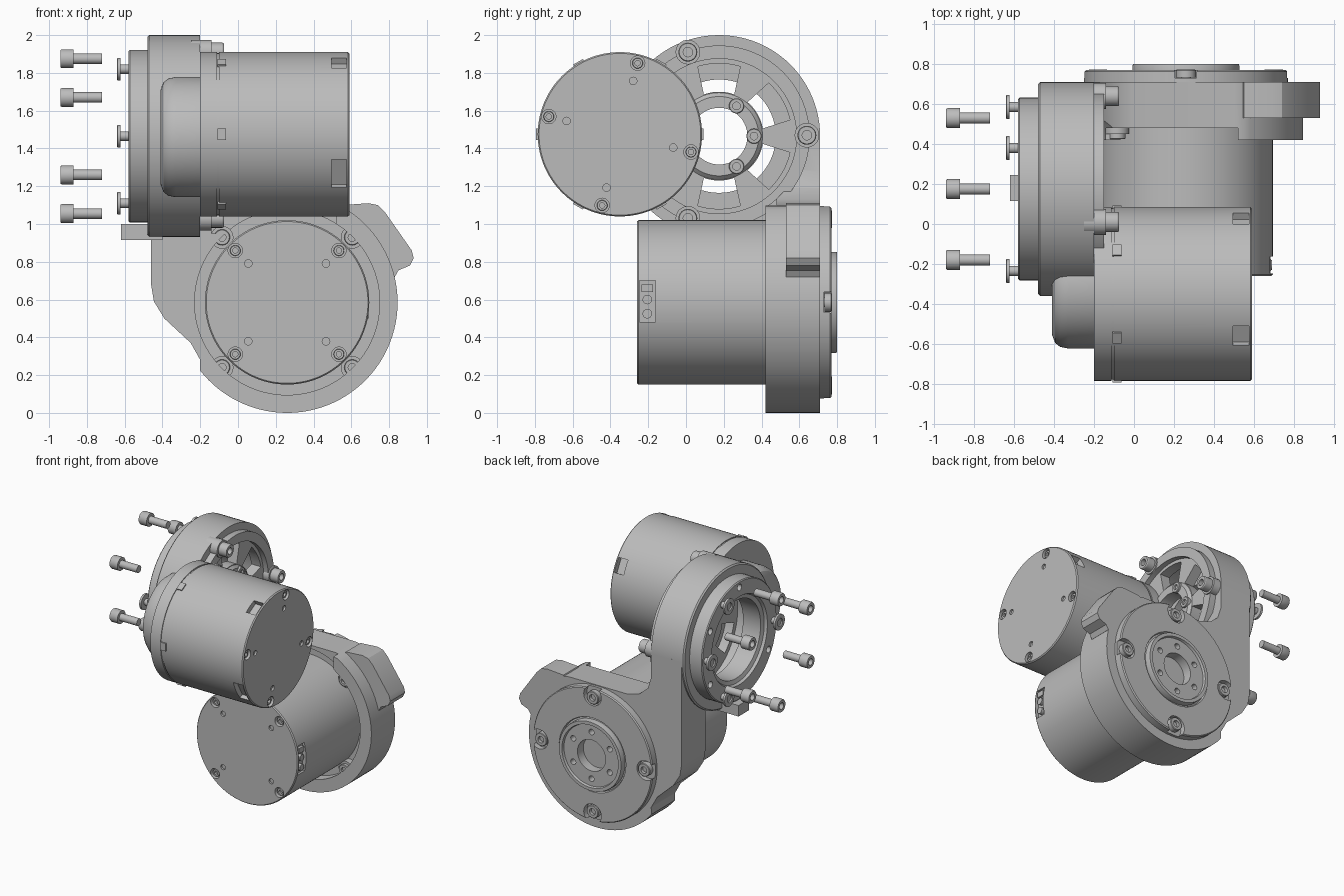
import bpy, bmesh, math
from mathutils import Matrix, Vector

if "Cube" in bpy.data.objects:
    bpy.data.objects.remove(bpy.data.objects["Cube"])

grey = bpy.data.materials.new("machined grey")
grey.use_nodes = True
COL = (0.5, 0.5, 0.5, 1)
grey.diffuse_color = COL
grey.node_tree.nodes["Principled BSDF"].inputs["Base Color"].default_value = COL

LOW = (0.26, 0.585)    # lower joint axis (x, z), runs along y
MOT = (-0.35, 1.475)   # upper motor axis (y, z), runs along x
HUB = (0.175, 1.465)   # upper joint axis (y, z), runs along x
RAD = math.radians


def place(axis, u, v, w):
    return (w, u, v) if axis == "X" else (u, w, v)


def polar(c, r, deg):
    return (c[0] + r * math.cos(RAD(deg)), c[1] + r * math.sin(RAD(deg)))


def arc(c, r, a0, a1, n):
    return [polar(c, r, a0 + (a1 - a0) * i / n) for i in range(n + 1)]


def finish(name, bm):
    bmesh.ops.remove_doubles(bm, verts=bm.verts, dist=1e-5)
    bmesh.ops.recalc_face_normals(bm, faces=bm.faces)
    me = bpy.data.meshes.new(name)
    bm.to_mesh(me)
    bm.free()
    me.materials.append(grey)
    ob = bpy.data.objects.new(name, me)
    bpy.context.collection.objects.link(ob)
    return ob


def add_lathe(bm, axis, c, profile, seg=96):
    """Spin a closed (radius, height) outline about an axis."""
    rows = []
    for i in range(seg):
        a = 2 * math.pi * i / seg
        rows.append([bm.verts.new(place(axis, c[0] + r * math.cos(a), c[1] + r * math.sin(a), w))
                     for r, w in profile])
    n = len(profile)
    for i in range(seg):
        p, q = rows[i], rows[(i + 1) % seg]
        for j in range(n):
            k = (j + 1) % n
            if profile[j][0] == 0 and profile[k][0] == 0:
                continue
            if profile[j][0] == 0:
                bm.faces.new((p[j], p[k], q[k]))
            elif profile[k][0] == 0:
                bm.faces.new((p[j], p[k], q[j]))
            else:
                bm.faces.new((p[j], p[k], q[k], q[j]))


def add_prism(bm, axis, pts, lo, hi):
    a = [bm.verts.new(place(axis, u, v, lo)) for u, v in pts]
    b = [bm.verts.new(place(axis, u, v, hi)) for u, v in pts]
    bm.faces.new(a)
    bm.faces.new(b[::-1])
    for i in range(len(pts)):
        j = (i + 1) % len(pts)
        bm.faces.new((a[i], a[j], b[j], b[i]))


def add_box(bm, center, size, turn=None):
    m = Matrix.Translation(center) @ (turn or Matrix()) @ Matrix.Diagonal((*size, 1))
    bmesh.ops.create_cube(bm, size=1, matrix=m)


def lathe(name, axis, c, profile, seg=96):
    bm = bmesh.new()
    add_lathe(bm, axis, c, profile, seg)
    return finish(name, bm)


def prism(name, axis, pts, lo, hi):
    bm = bmesh.new()
    add_prism(bm, axis, pts, lo, hi)
    return finish(name, bm)


def rod(bm, axis, c, r, lo, hi, seg=32):
    add_lathe(bm, axis, c, [(0, lo), (r, lo), (r, hi), (0, hi)], seg)


def carve(ob, build):
    """Subtract the solids made by build(bm), then discard the cutter."""
    bm = bmesh.new()
    build(bm)
    cutter = finish("cutter", bm)
    cutter.hide_render = True
    mod = ob.modifiers.new("cut", "BOOLEAN")
    mod.object, mod.operation, mod.solver = cutter, "DIFFERENCE", "EXACT"
    deps = bpy.context.evaluated_depsgraph_get()
    me = bpy.data.meshes.new_from_object(ob.evaluated_get(deps))
    ob.modifiers.clear()
    ob.data = me
    bpy.data.objects.remove(cutter)


def screw(name, axis, c, w, d, head=(0.05, 0.07), shank=(0.028, 0.15)):
    """Socket screw: outer head face at w, pointing along d."""
    R, h = head
    r, l = shank
    pr = [(0, h * .6), (R * .5, h * .6), (R * .5, 0), (R * .92, 0), (R, h * .1),
          (R, h), (r, h), (r, h + l), (0, h + l)]
    lathe(name, axis, c, [(a, w + d * b) for a, b in pr], 24)


# Motors: body of revolution with screw pockets, pin holes and connector recesses
def motor(name, axis, c, face, back, d, first):
    g = back + d * 0.1
    ob = lathe(name, axis, c, [(0, face), (.428, face), (.435, face - d * .008), (.435, g),
                               (.429, g), (.429, g - d * .012), (.435, g - d * .012),
                               (.435, back), (0, back)], 128)

    def cuts(bm):
        for k in range(4):
            a = first + 90 * k
            rod(bm, axis, polar(c, .388, a), .038, face - d * .04, face + d * .1)
            rod(bm, axis, polar(c, .291, a), .02, face - d * .015, face + d * .1, 16)
    carve(ob, cuts)
    for k in range(4):
        screw(f"{name}_face_screw_{k}", axis, polar(c, .388, first + 90 * k),
              face - d * .012, -d, (.028, .03), (.015, .05))
    return ob


lower_motor = motor("lower_motor", "Y", LOW, -0.26, 0.6, -1, 45)
upper_motor = motor("upper_motor", "X", MOT, 0.59, -0.2, 1, 76)


def upper_recesses(bm):
    for a in (29, 119, 209):
        u, v = polar(MOT, .43, a)
        add_box(bm, (.535, u, v), (.08, .07, .17 if a == 209 else .11), Matrix.Rotation(RAD(a), 4, "X"))


carve(upper_motor, upper_recesses)
carve(lower_motor, lambda bm: add_box(bm, (LOW[0] + .43, -.205, .59), (.05, .085, .22)))

bm = bmesh.new()
add_box(bm, (LOW[0] + .41, -.205, .66), (.03, .06, .04))
for z in (.525, .6):
    rod(bm, "X", (-.205, z), .025, LOW[0] + .39, LOW[0] + .43, 20)
finish("lower_connector", bm)
bm = bmesh.new()
for k in range(6):
    u, v = polar(MOT, .433, 60 * k)
    add_box(bm, (-.085, u, v), (.045, .02, .06), Matrix.Rotation(RAD(60 * k), 4, "X"))
finish("upper_motor_clips", bm)

# Bracket: lower housing and arm as one outline
outline = [(-.46, 1.47), (-.46, .68), (-.445, .59), (-.39, .5), (-.25, .37), (-.2, .28)]
outline += arc(LOW, .585, 218, 420, 60)
outline += [(.5, 1.1), (0, 1.1), (-.1, 1.13), (-.17, 1.19), (-.2, 1.28), (-.2, 1.47)]
bracket = prism("bracket", "Y", outline, .42, .71)


def bracket_cuts(bm):
    rod(bm, "Y", LOW, .49, .3, .5, 96)


carve(bracket, bracket_cuts)
carve(bracket, lambda bm: add_box(bm, (.19, .38, 1.1), (.66, .2, .3)))
carve(bracket, lambda bm: rod(bm, "X", HUB, .45, -.7, .2, 64))
fin = [(.5, 1.0), (.55, 1.1), (.69, 1.11), (.74, 1.1), (.78, 1.06), (.92, .86), (.93, .82),
       (.91, .78), (.85, .755), (.83, .72), (.7, .7)]
prism("bracket_fin", "Y", fin, .53, .71)

# Lower housing front lugs
for k in range(4):
    p = polar(LOW, .487, 45 + 90 * k)
    lathe(f"front_lug_{k}", "Y", p, [(0, .45), (.06, .45), (.06, .6), (0, .6)], 32)
    screw(f"front_lug_screw_{k}", "Y", p, .425, 1, (.042, .03), (.02, .05))

# Output cover and output ring on the rear
cover = lathe("output_cover", "Y", LOW, [(.28, .6), (.51, .6), (.51, .762), (.503, .77),
                                         (.285, .77), (.28, .76)])


def cover_cuts(bm):
    for k in range(4):
        rod(bm, "Y", polar(LOW, .455, 90 * k), .075, .73, .9)


carve(cover, cover_cuts)
for k in range(4):
    screw(f"rear_screw_{k}", "Y", polar(LOW, .44, 90 * k), .772, -1, (.05, .04), (.025, .06))
ring = lathe("output_ring", "Y", LOW, [(.12, .58), (.12, .782), (.235, .782), (.24, .8),
                                       (.265, .8), (.268, .79), (.268, .755), (.285, .75), (.285, .58)])


def ring_cuts(bm):
    for k in range(6):
        rod(bm, "Y", polar(LOW, .18, 30 + 60 * k), .022, .72, .9, 20)


carve(ring, ring_cuts)

# Upper housing shell, slotted web and end cover
lathe("upper_housing", "X", HUB, [(.42, -.47), (.525, -.48), (.535, -.47), (.535, -.2), (.42, -.2)])
web = lathe("slotted_web", "X", HUB, [(.15, -.27), (.43, -.27), (.43, -.19), (.23, -.19),
                                      (.21, -.17), (.15, -.17)])


def slots(bm):
    for k in range(6):
        a = 30 + 60 * k
        add_prism(bm, "X", arc(HUB, .385, a - 17, a + 17, 10) + arc(HUB, .235, a + 20, a - 20, 10),
                  -.4, -.1)


carve(web, slots)
for a in (0, 60, 300):
    screw(f"hub_screw_{a}", "X", polar(HUB, .185, a), -.155, -1, (.04, .03), (.02, .08))
end_cover = lathe("end_cover", "X", HUB, [(.3, -.4), (.3, -.55), (.33, -.56), (.34, -.58), (.45, -.58),
                                          (.457, -.573), (.457, -.45), (.4, -.4)])


def end_holes(bm):
    for k in range(6):
        rod(bm, "X", polar(HUB, .41, 30 + 60 * k), .025, -.7, -.48, 20)


carve(end_cover, end_holes)

# Rounded bulge carrying the upper motor
bulge = lathe("motor_bulge", "X", (-.305, 1.46), [(0, -.41), (.25, -.41), (.29, -.395), (.31, -.37),
                                                  (.318, -.33), (.318, -.19), (0, -.19)])
carve(bulge, lambda bm: rod(bm, "X", HUB, .43, -.7, .2, 64))

# Mounting flange with three lugs and screws
lathe("mount_flange", "X", HUB, [(.41, -.21), (.48, -.21), (.48, -.15), (.41, -.15)])
for k, p in enumerate([(.01, 1.91), (.64, 1.47), (.01, 1.03)]):
    lathe(f"mount_lug_{k}", "X", p, [(0, -.25), (.065, -.25), (.065, -.14), (0, -.14)], 32)
    screw(f"mount_screw_{k}", "X", p, -.075, -1, (.05, .065), (.025, .06))

# Loose and seated screws around the end cover, plus the bottom plug
for k in range(6):
    screw(f"loose_screw_{k}", "X", polar(HUB, .41, 30 + 60 * k), -.94, 1)
for a in (0, 60, 180, 300):
    screw(f"seated_screw_{a}", "X", polar(HUB, .41, a), -.64, 1, (.06, .018), (.025, .09))
bm = bmesh.new()
add_box(bm, (-.51, .18, .958), (.22, .13, .085))
finish("bottom_plug", bm)

# Smooth the round walls, keep the edges crisp
bpy.ops.object.select_all(action="DESELECT")
for ob in bpy.context.collection.objects:
    if ob.type == "MESH" and ob.data.materials and ob.data.materials[0] == grey:
        ob.select_set(True)
        bpy.context.view_layer.objects.active = ob
bpy.ops.object.shade_smooth_by_angle(angle=RAD(30))
